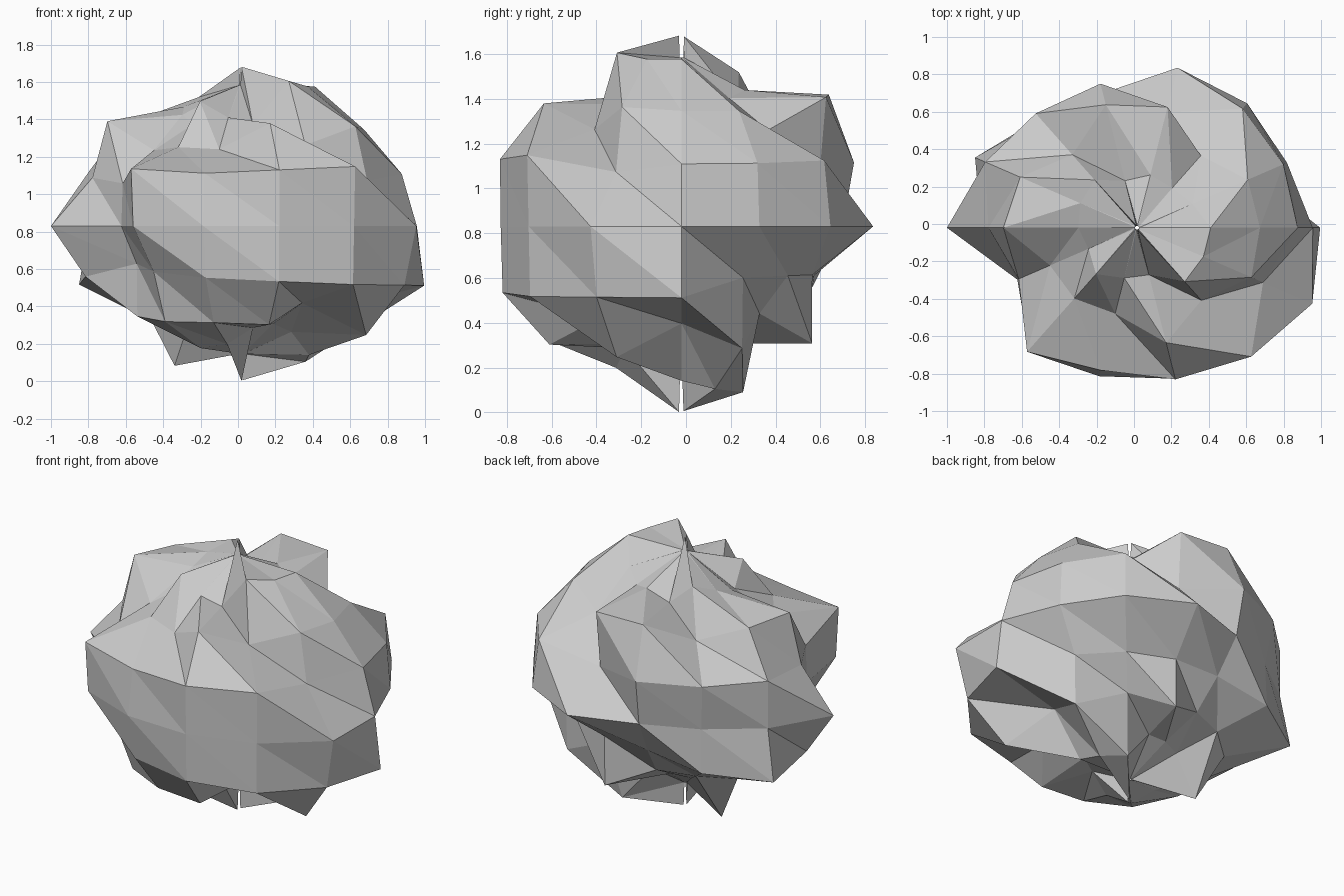
import bpy, bmesh
from math import sin, cos, pi

# Faceted boulder: a squashed 14 x 8 lat/long sphere whose radius varies per ring
SEG = 14
CENTRE = (0.016, -0.02, 0.83)
SCALE = (1.0, 0.9, 0.785)

# Radius of each ring cross-section, counter-clockwise from +x
PROFILES = [
    [.95, 1.0, 1.02, .72, .72, .74, 1.03, .76, .82, .90, .87, .75, .72, .78],
    [.78, .98, .70, .94, .73, .75, .80, .82, .87, .92, .93, .95, .74, 1.05],
    [1.06, .76, .73, .72, .73, .90, 1.04, .90, .67, .81, .92, .985, 1.04, 1.05],
    [.94, .89, .945, .975, .82, .82, .90, 1.016, .71, .925, .905, .92, .97, 1.04],
    [.93, .94, .98, .76, .95, .94, .975, .86, .76, 1.02, .94, 1.0, 1.06, .81],
    [.93, .93, .775, 1.04, 1.06, .785, .98, 1.01, .73, .76, .74, .99, .78, .96],
    [1.03, .86, .79, .84, .75, .95, .88, .82, .75, .92, .80, .75, 1.07, 1.03],
]


def pole(base, peaks):
    """Pole ring of a constant radius with a few sharp peaks."""
    return [peaks.get(j, base) for j in range(SEG)]


PROFILES.insert(0, pole(.87, {2: 1.05, 11: 1.055}))
PROFILES.append(pole(.96, {4: 1.08, 11: 1.085}))

bm = bmesh.new()
rings = []
for k, radii in enumerate(PROFILES):
    elev = (k - 4) * pi / 8
    flat = max(cos(elev), 0.012)          # tiny open hole at each pole
    ring = []
    for j, r in enumerate(radii):
        a = 2 * pi * j / SEG
        unit = (flat * cos(a), flat * sin(a), sin(elev))
        ring.append(bm.verts.new([c + s * r * u for c, s, u in zip(CENTRE, SCALE, unit)]))
    rings.append(ring)

# Triangulated strips, diagonals running down to the right for the spiral facets
for low, up in zip(rings, rings[1:]):
    for j in range(SEG):
        n = (j + 1) % SEG
        bm.faces.new((low[j], low[n], up[j]))
        bm.faces.new((low[n], up[n], up[j]))

mesh = bpy.data.meshes.new("boulder")
bm.to_mesh(mesh)
bm.free()
boulder = bpy.data.objects.new("boulder", mesh)
bpy.context.collection.objects.link(boulder)
